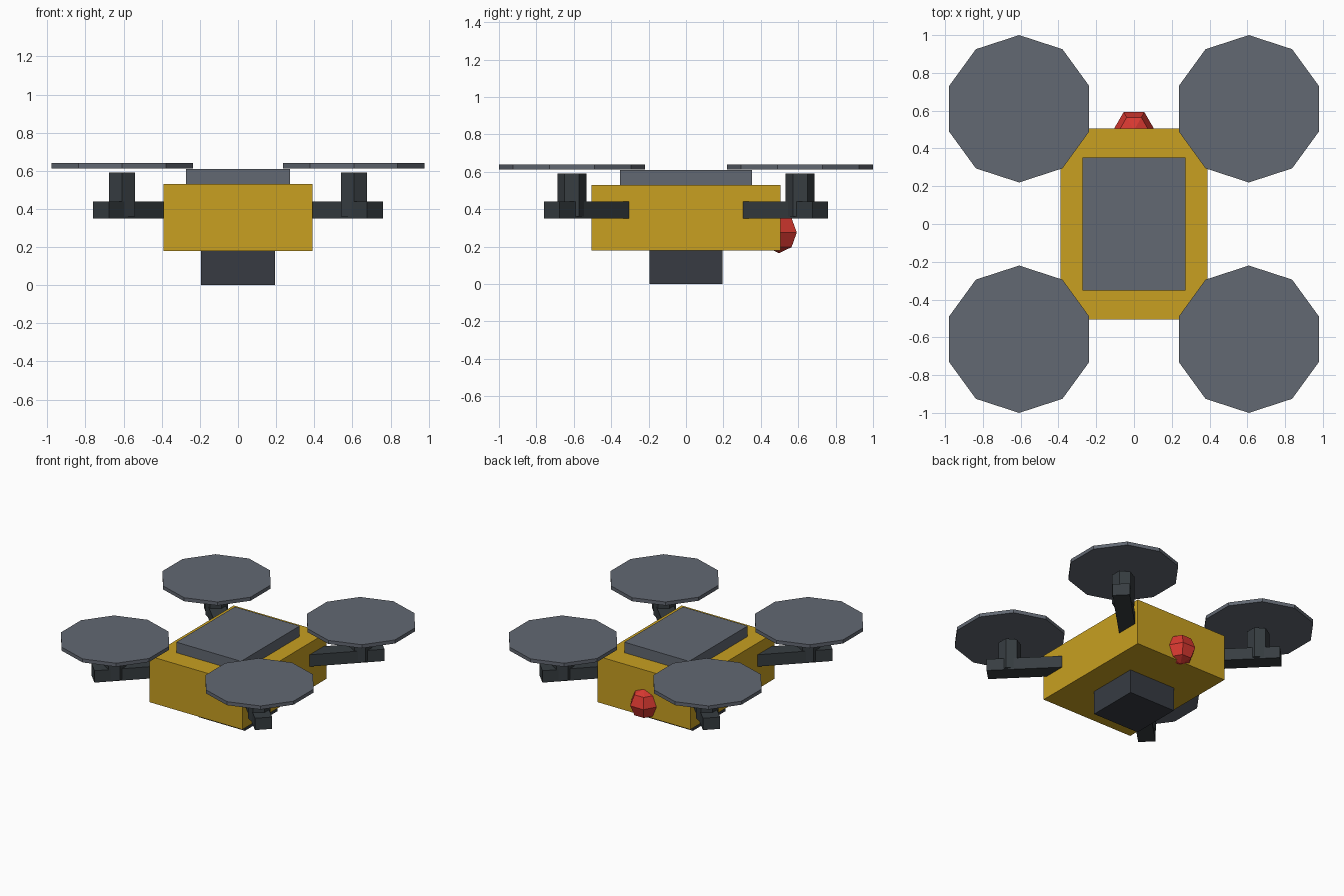
import bpy, math

if "Cube" in bpy.data.objects:
    bpy.data.objects.remove(bpy.data.objects["Cube"])


def material(name, rgb):
    m = bpy.data.materials.new(name)
    m.diffuse_color = (*rgb, 1)
    m.use_nodes = True
    m.node_tree.nodes["Principled BSDF"].inputs["Base Color"].default_value = m.diffuse_color
    return m


YELLOW = material("yellow", (0.58, 0.35, 0.015))
GREY = material("slate_grey", (0.122, 0.138, 0.168))
DARK = material("dark_grey", (0.038, 0.044, 0.055))
ARM = material("arm_grey", (0.038, 0.047, 0.053))
RED = material("red", (0.68, 0.04, 0.03))


def finish(name, mat):
    ob = bpy.context.object
    ob.name = name
    ob.data.materials.append(mat)
    return ob


def box(name, mat, center, size, turn=0):
    bpy.ops.mesh.primitive_cube_add(size=1, location=center, rotation=(0, 0, turn))
    ob = finish(name, mat)
    ob.scale = size
    return ob


def prism(name, mat, sides, radius, x, y, z0, z1):
    # the first vertex points along +y
    bpy.ops.mesh.primitive_cylinder_add(vertices=sides, radius=radius, depth=z1 - z0,
                                        location=(x, y, (z0 + z1) / 2))
    return finish(name, mat)


# Central hull, top cover and underslung camera box
box("body", YELLOW, (0, 0, 0.355), (0.78, 1.01, 0.35))
box("top_cover", GREY, (0, 0, 0.56), (0.545, 0.705, 0.10))
box("camera_box", DARK, (0, 0, 0.10), (0.39, 0.39, 0.20))

# Four diagonal arms, each with a motor and a rotor disc
for sx, side in ((-1, "left"), (1, "right")):
    for sy, end in ((-1, "front"), (1, "back")):
        tag = f"{end}_{side}"
        inner, outer = 0.28, 0.718
        mid = (inner + outer) / 2
        length = (outer - inner) * math.sqrt(2)
        box(f"arm_{tag}", ARM, (sx * mid, sy * mid, 0.395), (length, 0.12, 0.09),
            sx * sy * math.pi / 4)
        prism(f"motor_{tag}", ARM, 6, 0.078, sx * 0.608, sy * 0.61, 0.36, 0.59)
        prism(f"rotor_{tag}", GREY, 10, 0.39, sx * 0.608, sy * 0.61, 0.613, 0.64)

# Faceted tail light, with a corner pointing along +y
bpy.ops.mesh.primitive_uv_sphere_add(segments=6, ring_count=4, radius=0.11,
                                     location=(0, 0.497, 0.275),
                                     rotation=(0, 0, math.pi / 2))
finish("tail_light", RED)
